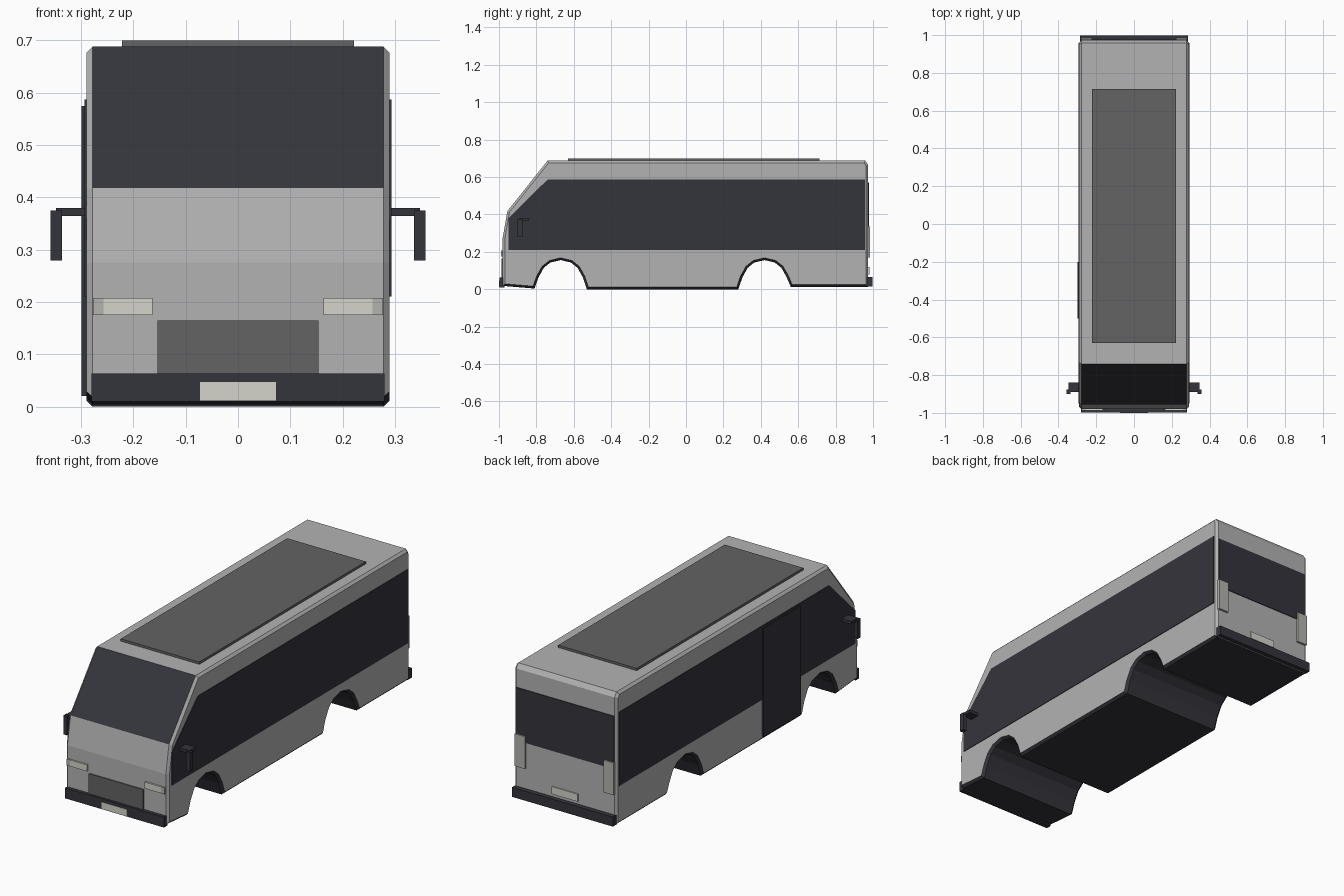
import bpy, bmesh

if "Cube" in bpy.data.objects:
    bpy.data.objects.remove(bpy.data.objects["Cube"])


def material(name, rgb):
    m = bpy.data.materials.new(name)
    m.diffuse_color = (*rgb, 1)
    m.use_nodes = True
    m.node_tree.nodes["Principled BSDF"].inputs["Base Color"].default_value = m.diffuse_color
    return m


BODY = material("body_grey", (0.45, 0.45, 0.45))
DARK = material("dark_glass_and_trim", (0.034, 0.034, 0.045))
VENT = material("vent_grey", (0.125, 0.125, 0.125))
PALE = material("pale_lamp", (0.66, 0.66, 0.60))
LENS = material("lens_grey", (0.45, 0.45, 0.42))


def finish(bm, name, mats):
    bmesh.ops.recalc_face_normals(bm, faces=bm.faces)
    me = bpy.data.meshes.new(name)
    bm.to_mesh(me)
    bm.free()
    for m in mats:
        me.materials.append(m)
    ob = bpy.data.objects.new(name, me)
    bpy.context.collection.objects.link(ob)
    return ob


def prism(points, x0, x1):
    """Extrude a (y, z) outline from x0 to x1."""
    bm = bmesh.new()
    face = bm.faces.new([bm.verts.new((x0, y, z)) for y, z in points])
    ext = bmesh.ops.extrude_face_region(bm, geom=[face])
    for v in ext["geom"]:
        if isinstance(v, bmesh.types.BMVert):
            v.co.x = x1
    bmesh.ops.recalc_face_normals(bm, faces=bm.faces)
    return bm


def box(name, x, y, z, mat):
    pts = [(y[0], z[0]), (y[1], z[0]), (y[1], z[1]), (y[0], z[1])]
    return finish(prism(pts, *x), name, [mat])


def pair(name, x, y, z, mat):
    for side, s in (("right", 1), ("left", -1)):
        box(f"{side}_{name}", sorted((s * x[0], s * x[1])), y, z, mat)


# Body shell: side outline with two wheel arches, chamfered along both sides
ARCH = [(-0.118, 0.065), (-0.09, 0.115), (-0.055, 0.143), (0, 0.156),
        (0.055, 0.143), (0.09, 0.115), (0.118, 0.065)]


def arch(cy):
    return [(cy + dy, z) for dy, z in ARCH]


outline = ([(-0.98, 0.018), (-0.81, 0.004)] + arch(-0.67) + [(-0.53, 0), (0.28, 0)]
           + arch(0.42) + [(0.56, 0.013), (0.974, 0.013), (0.974, 0.665), (0.958, 0.688),
                           (-0.74, 0.688), (-0.955, 0.418), (-0.98, 0.275)])
bm = prism(outline, -0.29, 0.29)
rim = [e for e in bm.edges if abs(e.verts[0].co.x - e.verts[1].co.x) < 1e-5]
bmesh.ops.bevel(bm, geom=rim, offset=0.012, segments=1, affect="EDGES", profile=0.5)
bmesh.ops.recalc_face_normals(bm, faces=bm.faces)
for f in bm.faces:
    c, n = f.calc_center_median(), f.normal
    under = c.z < 0.18 and abs(c.y) < 0.95 and abs(n.x) < 0.95
    windshield = n.y < -0.5 and n.z > 0.3 and abs(n.x) < 0.1
    f.material_index = 1 if under or windshield else 0
finish(bm, "body_shell", [BODY, DARK])

# Side window bands
band = [(-0.95, 0.21), (0.957, 0.21), (0.957, 0.587), (-0.74, 0.587), (-0.95, 0.38)]
for side, s in (("right", 1), ("left", -1)):
    finish(prism(band, s * 0.288, s * 0.293), side + "_window_band", [DARK])

# Passenger door on the left and rear window
box("passenger_door", (-0.299, -0.288), (-0.5, -0.2), (0.02, 0.575), DARK)
box("rear_window", (-0.278, 0.278), (0.972, 0.978), (0.30, 0.57), DARK)

# Roof panel and front grille
box("roof_panel", (-0.222, 0.222), (-0.63, 0.715), (0.68, 0.7), VENT)
box("grille", (-0.154, 0.154), (-0.986, -0.978), (0.06, 0.165), VENT)

# Bumpers and number plates
box("front_bumper", (-0.28, 0.28), (-0.998, -0.97), (0.01, 0.063), DARK)
box("rear_bumper", (-0.285, 0.285), (0.965, 0.998), (0.016, 0.065), DARK)
box("front_plate", (-0.073, 0.073), (-1.0, -0.996), (0.012, 0.047), PALE)
box("rear_plate", (-0.073, 0.073), (0.972, 0.98), (0.08, 0.118), PALE)

# Lamps
pair("headlight", (0.163, 0.257), (-0.988, -0.978), (0.175, 0.208), PALE)
pair("corner_lamp", (0.257, 0.277), (-0.988, -0.976), (0.175, 0.208), LENS)
pair("tail_lamp", (0.222, 0.28), (0.97, 0.985), (0.17, 0.335), LENS)

# Wing mirrors
pair("mirror_arm", (0.285, 0.348), (-0.89, -0.84), (0.364, 0.38), DARK)
pair("mirror_head", (0.336, 0.358), (-0.9, -0.875), (0.279, 0.375), DARK)
